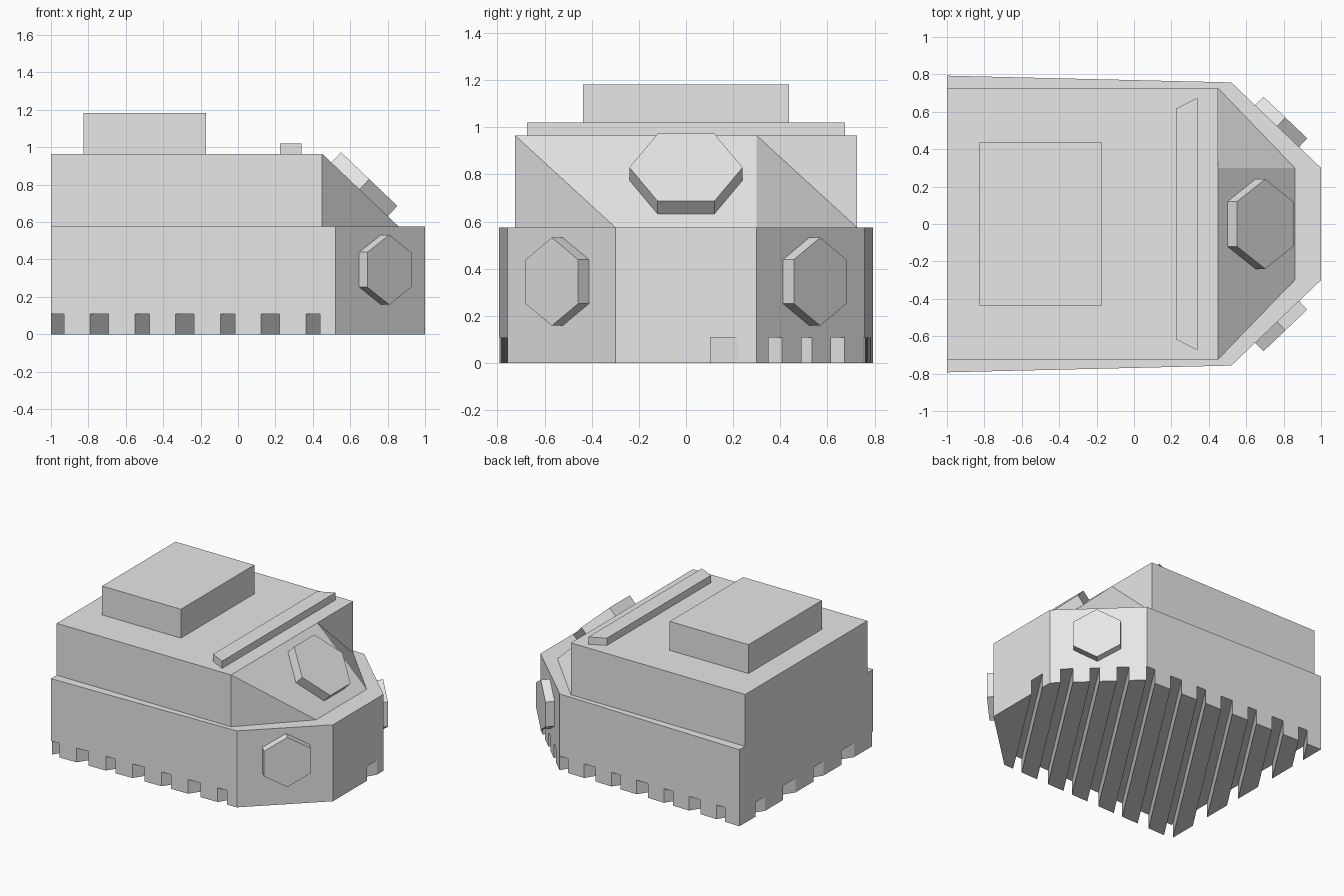
import bpy
import bmesh
from math import cos, sin, pi
from mathutils import Matrix, Vector

if "Cube" in bpy.data.objects:
    bpy.data.objects.remove(bpy.data.objects["Cube"], do_unlink=True)

grey = bpy.data.materials.new("plain_grey")
grey.use_nodes = True
COLOUR = (0.8, 0.8, 0.8, 1)
grey.diffuse_color = COLOUR
grey.node_tree.nodes["Principled BSDF"].inputs["Base Color"].default_value = COLOUR


def finish(name, bm):
    bmesh.ops.recalc_face_normals(bm, faces=bm.faces)
    mesh = bpy.data.meshes.new(name)
    bm.to_mesh(mesh)
    bm.free()
    mesh.materials.append(grey)
    ob = bpy.data.objects.new(name, mesh)
    bpy.context.collection.objects.link(ob)
    return ob


def add_prism(bm, outline, z0, z1):
    low = [bm.verts.new((x, y, z0)) for x, y in outline]
    high = [bm.verts.new((x, y, z1)) for x, y in outline]
    bm.faces.new(low)
    bm.faces.new(high)
    for i in range(len(low)):
        j = (i + 1) % len(low)
        bm.faces.new((low[i], low[j], high[j], high[i]))


def prism(name, outline, z0, z1):
    bm = bmesh.new()
    add_prism(bm, outline, z0, z1)
    return finish(name, bm)


def mirrored(half):
    """Close a half outline (y < 0) by mirroring it across y = 0."""
    return half + [(x, -y) for x, y in reversed(half)]


def hex_plate(name, centre, point_dir, normal, radius, thickness):
    """Six-sided plate with a corner along point_dir, raised along normal."""
    ring = [(radius * cos(i * pi / 3), radius * sin(i * pi / 3)) for i in range(6)]
    ob = prism(name, ring, -0.02, thickness)
    p, n = Vector(point_dir).normalized(), Vector(normal).normalized()
    rot = Matrix((p, n.cross(p), n)).transposed().to_4x4()
    ob.data.transform(Matrix.Translation(centre) @ rot)
    return ob


# Lower hull with a chamfered nose
HULL_TOP, DECK = 0.575, 0.965
hull = prism("lower_hull", mirrored([(-1, -0.793), (0.52, -0.757), (1, -0.3)]), 0, HULL_TOP)

# Diagonal grooves across the underside, alternating narrow and wide
SLANT, PITCH = 0.65, 0.225
bm = bmesh.new()
for i in range(11):
    c = 0.895 - i * PITCH
    w = 0.049 if i % 2 else 0.038
    add_prism(bm, [(c - w - SLANT, -1), (c + w - SLANT, -1),
                   (c + w + SLANT, 1), (c - w + SLANT, 1)], -0.1, 0.107)
cutter = finish("groove_cutter", bm)
cutter.hide_render = True
cut = hull.modifiers.new("grooves", 'BOOLEAN')
cut.operation = 'DIFFERENCE'
cut.solver = 'EXACT'
cut.object = cutter
bpy.context.view_layer.objects.active = hull
bpy.ops.object.modifier_apply(modifier=cut.name)
bpy.data.objects.remove(cutter, do_unlink=True)

# Upper hull: sloped nose, with one corner folded inward on the +y side
W, X, NX, NY = 0.725, 0.45, 0.86, 0.3
bm = bmesh.new()
low = [bm.verts.new((x, y, HULL_TOP)) for x, y in mirrored([(-1, -W), (X, -W), (NX, -NY)])]
top = [bm.verts.new((x, y, DECK)) for x, y in
       [(-1, -W), (X, -W), (X, NY), (X, W), (-1, W)]]
for face in (low, top,
             (low[0], low[1], top[1], top[0]),            # side
             (low[1], low[2], top[1]),                    # vertical corner
             (low[2], low[3], top[2], top[1]),            # slope
             (low[3], low[4], top[2]),                    # folded corner
             (low[4], top[3], top[2]),
             (low[4], low[5], top[4], top[3]),            # other side
             (low[5], low[0], top[0], top[4])):           # rear
    bm.faces.new(face)
finish("upper_hull", bm)

# Roof box and cross strip
prism("roof_box", mirrored([(-0.825, -0.436), (-0.17, -0.436)]), DECK, 1.182)
prism("roof_strip", mirrored([(0.225, -0.617), (0.34, -0.675)]), DECK, 1.02)

# Hexagonal plates on the slope and both chamfers
hex_plate("slope_plate", (0.65, 0, 0.775), (0, 1, 0), (0.39, 0, 0.41), 0.24, 0.075)
for side, label in ((-1, "right"), (1, "left")):
    hex_plate(label + "_chamfer_plate", (0.765, side * 0.523, 0.345),
              (0, 0, 1), (0.457, side * 0.48, 0), 0.187, 0.064)
